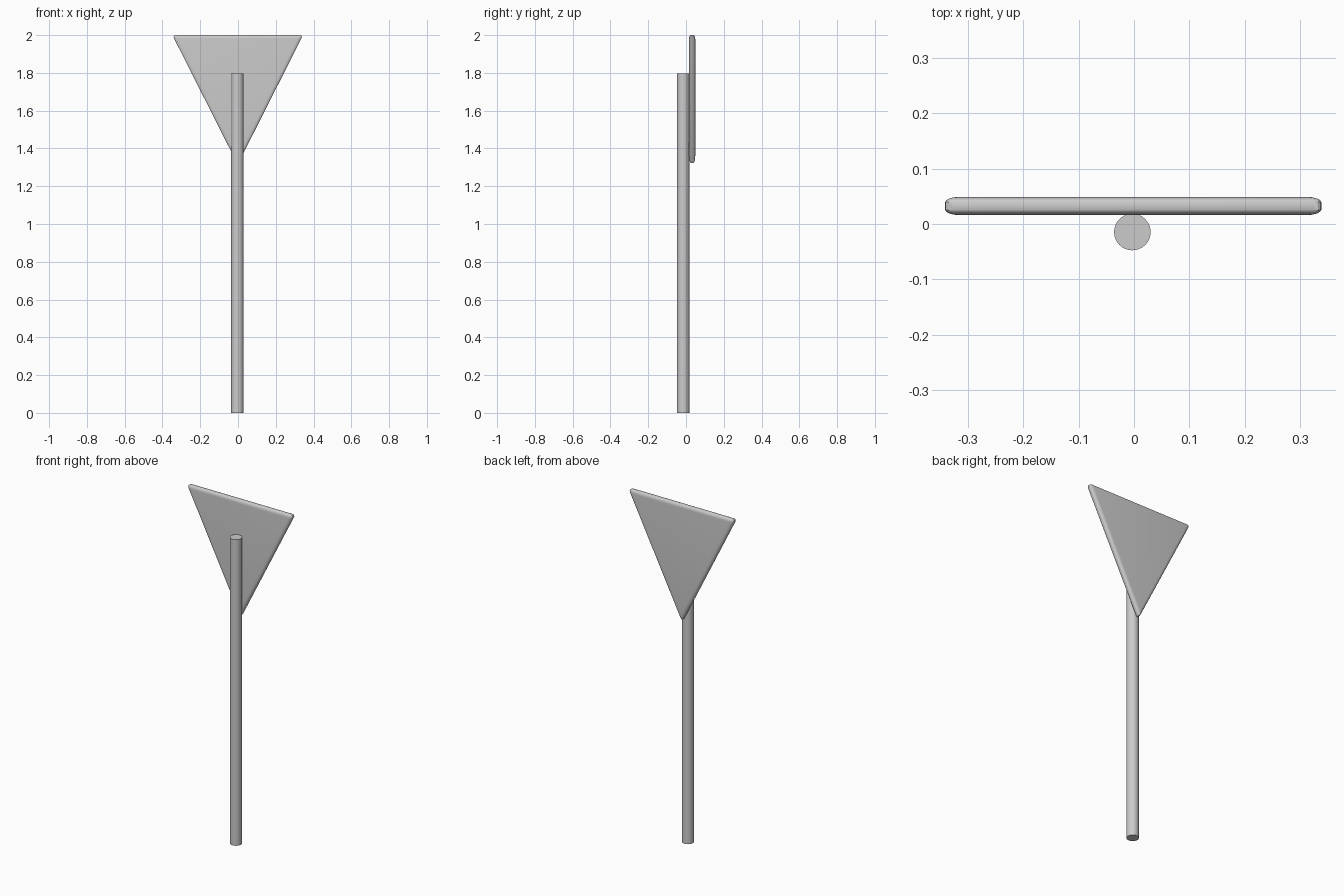
import bpy, bmesh
from mathutils import Vector

if "Cube" in bpy.data.objects:
    bpy.data.objects.remove(bpy.data.objects["Cube"])

# Pole: plain round post
bpy.ops.mesh.primitive_cylinder_add(vertices=32, radius=0.033, depth=1.797,
                                    location=(-0.003, -0.0145, 0.8985))
pole = bpy.context.object
pole.name = "pole"
bpy.ops.object.shade_smooth_by_angle()

# Sign plate: downward triangle with softly rounded edges and corners.
# Bevelled at double thickness, then flattened for a wide, shallow edge.
HALF_W, TIP_Z, TOP_Z, THICK, FLATTEN = 0.346, 1.315, 2.0, 0.033, 0.48
bm = bmesh.new()
outline = [(-HALF_W, TOP_Z), (0, TIP_Z), (HALF_W, TOP_Z)]
depth = THICK / FLATTEN
face = bm.faces.new([bm.verts.new((x, -depth / 2, z)) for x, z in outline])
back = bmesh.ops.extrude_face_region(bm, geom=[face])["geom"]
bmesh.ops.translate(bm, vec=(0, depth, 0),
                    verts=[v for v in back if isinstance(v, bmesh.types.BMVert)])
bmesh.ops.recalc_face_normals(bm, faces=bm.faces[:])
bmesh.ops.bevel(bm, geom=bm.edges[:], offset=0.02, segments=4, profile=0.5,
                affect='EDGES', clamp_overlap=True)
bmesh.ops.scale(bm, vec=Vector((1, FLATTEN, 1)), verts=bm.verts[:])
bmesh.ops.recalc_face_normals(bm, faces=bm.faces[:])
mesh = bpy.data.meshes.new("sign_plate")
bm.to_mesh(mesh)
bm.free()
plate = bpy.data.objects.new("sign_plate", mesh)
plate.location = (-0.0015, 0.0325, 0)
bpy.context.collection.objects.link(plate)
bpy.ops.object.select_all(action='DESELECT')
plate.select_set(True)
bpy.context.view_layer.objects.active = plate
bpy.ops.object.shade_smooth_by_angle()
